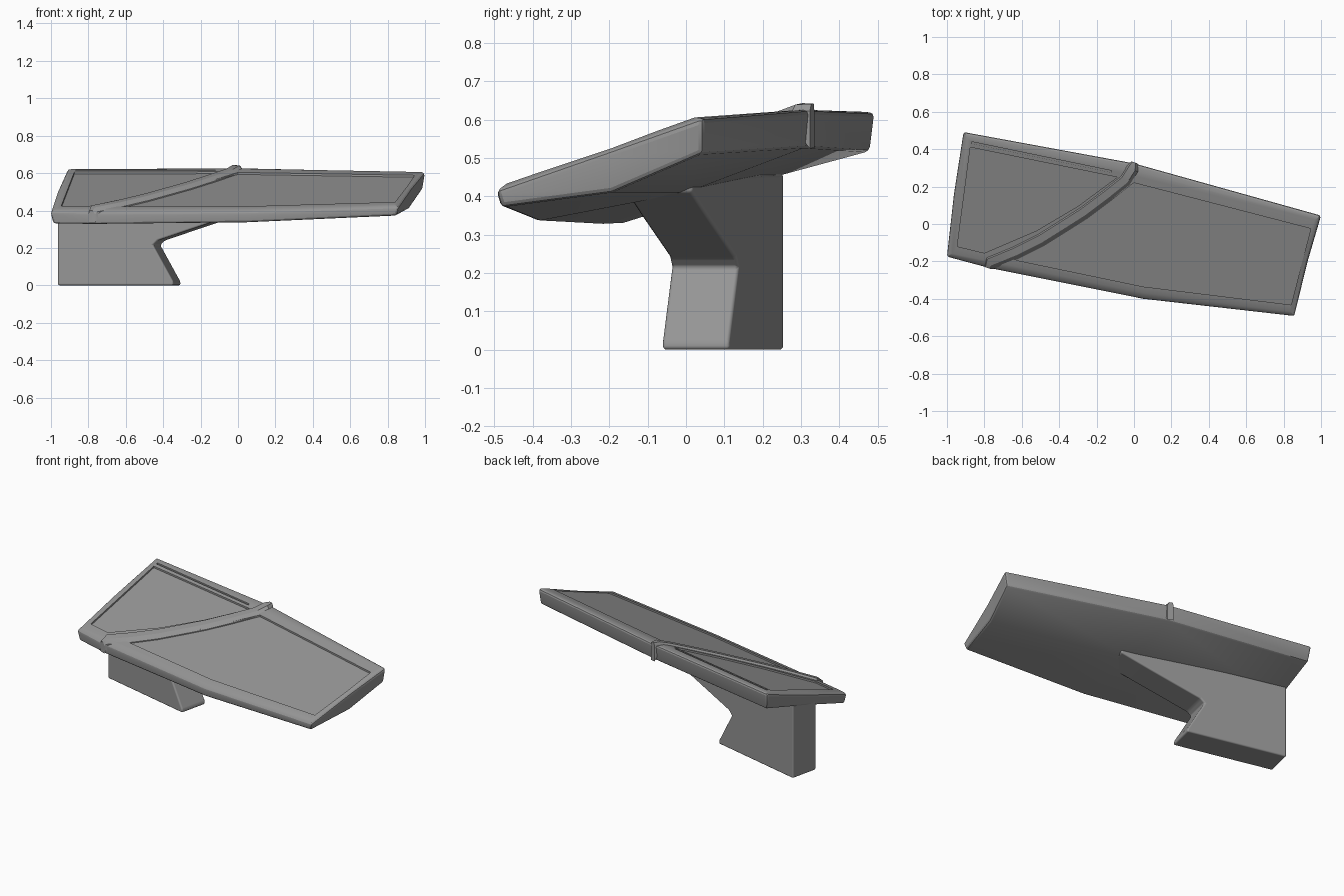
import bpy, bmesh, math
from mathutils import Vector, Matrix

if "Cube" in bpy.data.objects:
    bpy.data.objects.remove(bpy.data.objects["Cube"])

grey = bpy.data.materials.new("dark_grey")
grey.diffuse_color = (0.3, 0.3, 0.3, 1)
grey.use_nodes = True
grey.node_tree.nodes["Principled BSDF"].inputs["Base Color"].default_value = grey.diffuse_color


def top_z(x, y, lift=0.0):
    """Height of the tilted upper deck."""
    return 0.518 + 0.07 * x + 0.333 * y + lift


def make(name, verts, faces):
    bm = bmesh.new()
    vs = [bm.verts.new(v) for v in verts]
    for f in faces:
        bm.faces.new([vs[i] for i in f])
    bmesh.ops.recalc_face_normals(bm, faces=bm.faces)
    me = bpy.data.meshes.new(name)
    bm.to_mesh(me)
    bm.free()
    me.materials.append(grey)
    ob = bpy.data.objects.new(name, me)
    bpy.context.collection.objects.link(ob)
    return ob


def activate(ob):
    bpy.ops.object.select_all(action='DESELECT')
    ob.select_set(True)
    bpy.context.view_layer.objects.active = ob


def bevel(ob, width, segments=2, angle=35, harden=False):
    m = ob.modifiers.new("bevel", 'BEVEL')
    m.width, m.segments = width, segments
    m.limit_method = 'ANGLE'
    m.angle_limit = math.radians(angle)
    m.harden_normals = harden
    activate(ob)
    if harden:
        bpy.ops.object.shade_smooth()
    bpy.ops.object.modifier_apply(modifier=m.name)


def smooth(ob, angle):
    activate(ob)
    bpy.ops.object.shade_smooth_by_angle(angle=math.radians(angle))


def sink(ob, outline, depth):
    """Cut a recess with the given plan outline into the deck."""
    n = len(outline)
    verts = [(x, y, top_z(x, y, 0.012 - depth)) for x, y in outline]
    verts += [(x, y, top_z(x, y, 0.1)) for x, y in outline]
    faces = [list(range(n)), list(range(n, 2 * n))]
    faces += [[i, (i + 1) % n, (i + 1) % n + n, i + n] for i in range(n)]
    cutter = make("recess_cutter", verts, faces)
    cutter.hide_render = True
    m = ob.modifiers.new("recess", 'BOOLEAN')
    m.operation, m.object, m.solver = 'DIFFERENCE', cutter, 'EXACT'
    activate(ob)
    bpy.ops.object.modifier_apply(modifier=m.name)
    bpy.data.objects.remove(cutter)


# Slab: tilted deck outline with depth below each corner, (x, y, bottom z)
rim = [(-1.003, -.175, .328), (-.78, -.235, .325), (.05, -.402, .335),
       (.86, -.495, .372), (.93, -.2, .41), (1.002, .045, .513),
       (0, .325, .53), (-.913, .493, .518), (-.965, .16, .43)]
n = len(rim)
verts = [(x, y, top_z(x, y)) for x, y, z in rim]
verts += [(x * .985, y * .975, z) for x, y, z in rim]
verts.append((.02, 0, .41))
G, F, E, D, R, C, B, A, L, M = range(n, 2 * n + 1)
faces = [list(range(n))]
faces += [[i, (i + 1) % n, (i + 1) % n + n, i + n] for i in range(n)]
faces += [[L, F, G], [L, M, E, F], [M, R, D, E], [M, B, C, R], [L, A, B, M]]
slab = make("slab", verts, faces)

# Sloping border around the raised deck
bm = bmesh.new()
bm.from_mesh(slab.data)
top = max(bm.faces, key=lambda f: f.normal.z)
bmesh.ops.inset_region(bm, faces=[top], thickness=0.04, depth=0.012)
bm.to_mesh(slab.data)
bm.free()
bevel(slab, 0.012, 2, 40)

# Two sunken panels and a narrow groove along the back edge
sink(slab, [(-.67, -.185), (.05, -.335), (.84, -.432), (.945, -.025),
            (0, .22), (-.28, .015)], 0.01)
sink(slab, [(-.945, -.12), (-.80, -.155), (-.52, -.035), (-.30, .095),
            (-.09, .25), (-.875, .41)], 0.01)
sink(slab, [(-.87, .43), (-.12, .275), (-.12, .285), (-.87, .44)], 0.008)
smooth(slab, 20)

# Raised curved ridge dividing the deck, wrapping over both edges
path = [(-.785, -.234), (-.775, -.205), (-.64, -.15), (-.5, -.08),
        (-.38, -.005), (-.27, .065), (-.15, .155), (-.05, .235),
        (-.012, .295), (0, .33)]
depth = [.04] + [.03] * (len(path) - 2) + [.09]
rv, rf = [], []
for i, (x, y) in enumerate(path):
    p0 = Vector(path[max(i - 1, 0)])
    p1 = Vector(path[min(i + 1, len(path) - 1)])
    t = (p1 - p0).normalized()
    nrm = Vector((-t.y, t.x))
    end = i in (0, len(path) - 1)
    k = .5 if end else 1
    for w, h in ((-.042 * k, -depth[i]), (-.042 * k, .008), (-.02 * k, .026),
                 (.02 * k, .026), (.03 * k, .008), (.03 * k, -depth[i])):
        px, py = x + nrm.x * w, y + nrm.y * w
        rv.append((px, py, top_z(px, py, h - (.012 if end else 0))))
for i in range(len(path) - 1):
    for j in range(6):
        a, b = i * 6 + j, i * 6 + (j + 1) % 6
        rf.append([a, b, b + 6, a + 6])
rf += [list(range(6)), list(range(len(rv) - 6, len(rv)))]
ridge = make("divider_ridge", rv, rf)
smooth(ridge, 25)

# Supporting arm: side profile extruded across, turned to follow the slab
profile = [(0, 0), (.635, 0), (.635, .02), (.525, .215), (.55, .24),
           (.87, .345), (1.06, .41), (1.06, .45), (0, .46)]
n = len(profile)
half = .09
verts = [(u, s * half, z) for s in (-1, 1) for u, z in profile]
faces = [list(range(n)), list(range(n, 2 * n))]
faces += [[i, (i + 1) % n, (i + 1) % n + n, i + n] for i in range(n)]
arm = make("support_arm", verts, faces)
arm.data.transform(Matrix.Translation((-.945, .168, 0))
                   @ Matrix.Rotation(math.radians(-13), 4, 'Z'))
bevel(arm, 0.02, 3, 25, harden=True)
